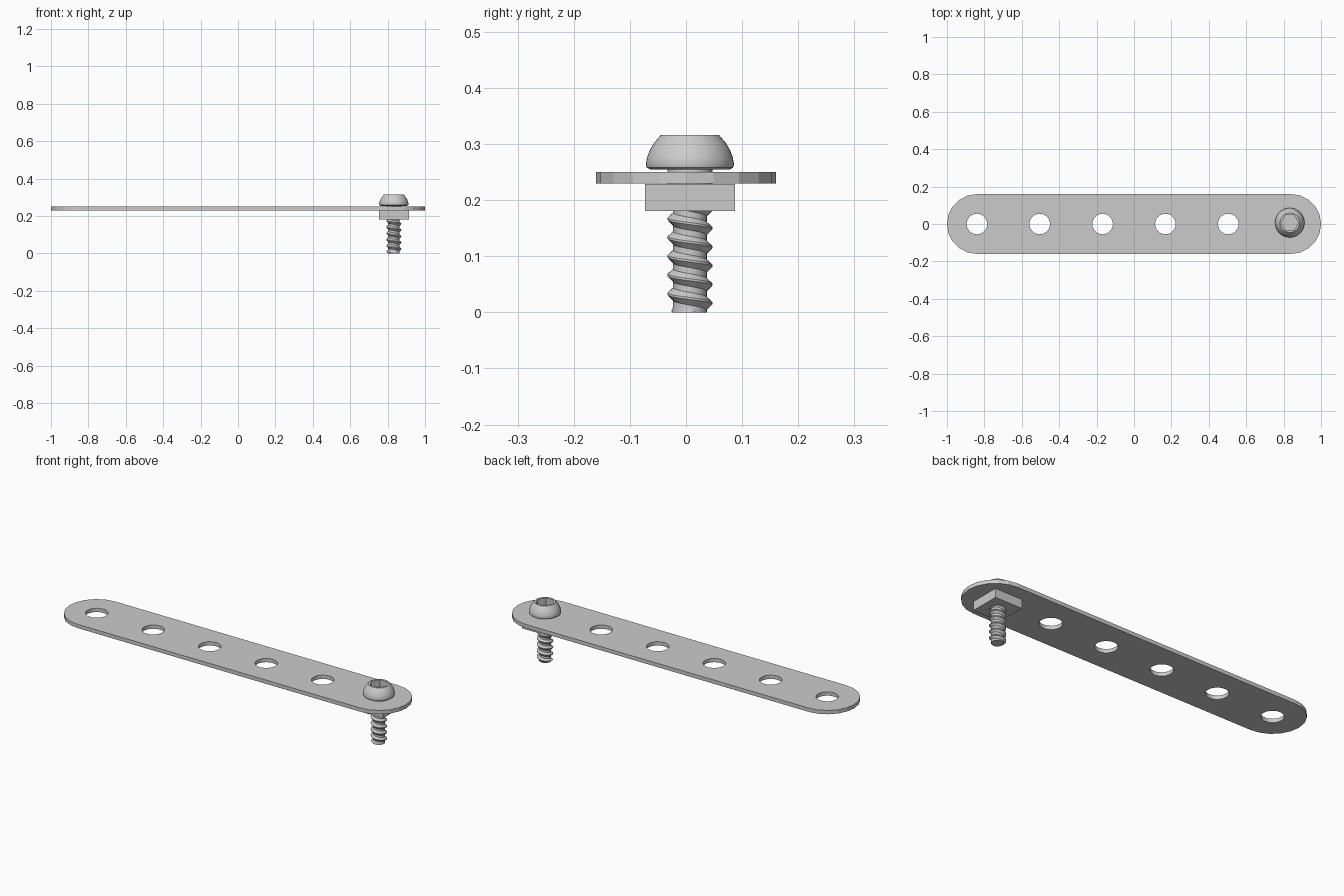
import bpy, bmesh, math
from math import pi, cos, sin

if "Cube" in bpy.data.objects:
    bpy.data.objects.remove(bpy.data.objects["Cube"])

CX, CY = 0.833, 0.007          # screw axis
PITCH, ROOT, MAJOR = 0.0334, 0.030, 0.040

steel = bpy.data.materials.new("steel_grey")
steel.diffuse_color = (0.6, 0.6, 0.6, 1)
steel.use_nodes = True
steel.node_tree.nodes["Principled BSDF"].inputs["Base Color"].default_value = steel.diffuse_color


def finish(name, bm, loc=(0, 0, 0), smooth=None):
    bmesh.ops.recalc_face_normals(bm, faces=bm.faces[:])
    me = bpy.data.meshes.new(name)
    bm.to_mesh(me)
    bm.free()
    me.materials.append(steel)
    ob = bpy.data.objects.new(name, me)
    ob.location = loc
    bpy.context.collection.objects.link(ob)
    if smooth:
        bpy.ops.object.select_all(action='DESELECT')
        ob.select_set(True)
        bpy.context.view_layer.objects.active = ob
        bpy.ops.object.shade_smooth_by_angle(angle=math.radians(smooth))
    return ob


def circle(x, y, r, n=24):
    return [(x + r * cos(2 * pi * i / n), y + r * sin(2 * pi * i / n)) for i in range(n)]


def pierced_slab(name, loops, z0, z1, loc=(0, 0, 0)):
    """Flat slab from an outline loop and hole loops."""
    bm = bmesh.new()
    edges = []
    for loop in loops:
        vs = [bm.verts.new((x, y, z0)) for x, y in loop]
        edges += [bm.edges.new((vs[i - 1], vs[i])) for i in range(len(vs))]
    bmesh.ops.triangle_fill(bm, edges=edges, use_beauty=True, normal=(0, 0, 1))
    ext = bmesh.ops.extrude_face_region(bm, geom=bm.faces[:], use_keep_orig=True)
    top = [g for g in ext["geom"] if isinstance(g, bmesh.types.BMVert)]
    bmesh.ops.translate(bm, verts=top, vec=(0, 0, z1 - z0))
    return finish(name, bm, loc)


def lathe(name, rows, n=48, smooth=25):
    """Rows of (radius or radius function of angle, z); radius 0 closes."""
    bm = bmesh.new()
    rings = []
    for r, z in rows:
        ring = []
        for i in range(n):
            a = 2 * pi * i / n
            q = r(a) if callable(r) else r
            ring.append(bm.verts.new((q * cos(a), q * sin(a), z)))
        rings.append(ring)
    for a, b in zip(rings, rings[1:]):
        for i in range(n):
            bm.faces.new((a[i - 1], a[i], b[i], b[i - 1]))
    bmesh.ops.remove_doubles(bm, verts=bm.verts[:], dist=1e-5)
    return finish(name, bm, (CX, CY, 0), smooth)


# Strap with rounded ends and six holes
R = 0.16
outline = [(s * (1 - R) + R * cos(a), R * sin(a))
           for s, start in ((1, -pi / 2), (-1, pi / 2))
           for a in [start + pi * i / 10 for i in range(11)]]
holes = [circle(-0.84 + 0.336 * i, 0, 0.055) for i in range(6)]
pierced_slab("strap_plate", [outline] + holes, 0.2295, 0.25)

# Square nut with bore
h = 0.08
pierced_slab("square_nut", [[(-h, -h), (h, -h), (h, h), (-h, h)], circle(0, 0, 0.0395)],
             0.181, 0.2285, (CX, CY, 0))


# Button head with hexagonal socket
def hexagon(a):
    return 0.046 * cos(pi / 6) / cos((a % (pi / 3)) - pi / 6)


lathe("screw_head", [(0, 0.255), (0.071, 0.255), (0.077, 0.258), (0.0786, 0.264),
                     (0.0765, 0.276), (0.0715, 0.289), (0.064, 0.302), (0.052, 0.316),
                     (hexagon, 0.316), (hexagon, 0.278), (0, 0.278)])

# Plain neck and inner core of the screw
lathe("screw_neck", [(0, 0.229), (MAJOR, 0.229), (MAJOR, 0.256), (0, 0.256)], 32)
lathe("screw_core", [(0, 0), (ROOT - 0.0005, 0), (ROOT - 0.0005, 0.23), (0, 0.23)], 32)

# Helical thread, clipped to the shank length with a chamfered tip
TOP, N = 0.23, 32
profile = ((0, ROOT), (0.32, ROOT), (0.62, MAJOR), (0.73, MAJOR))
bm = bmesh.new()
grid = []
for k in range(-1, 9):
    for f, r in profile:
        row = []
        for j in range(N + 1):
            t = 2 * pi * j / N
            z = min(max((k + f + 0.065 - j / N) * PITCH, 0), TOP)
            q = min(r, ROOT + 0.001 + z)
            row.append(bm.verts.new((q * cos(t), q * sin(t), z)))
        grid.append(row)
for a, b in zip(grid, grid[1:]):
    for j in range(N):
        quad = (a[j], a[j + 1], b[j + 1], b[j])
        zs = [v.co.z for v in quad]
        if max(zs) - min(zs) > 1e-6:
            bm.faces.new(quad)
bmesh.ops.delete(bm, geom=[v for v in bm.verts if not v.link_faces], context='VERTS')
bmesh.ops.remove_doubles(bm, verts=bm.verts[:], dist=1e-5)
finish("screw_thread", bm, (CX, CY, 0), 25)
